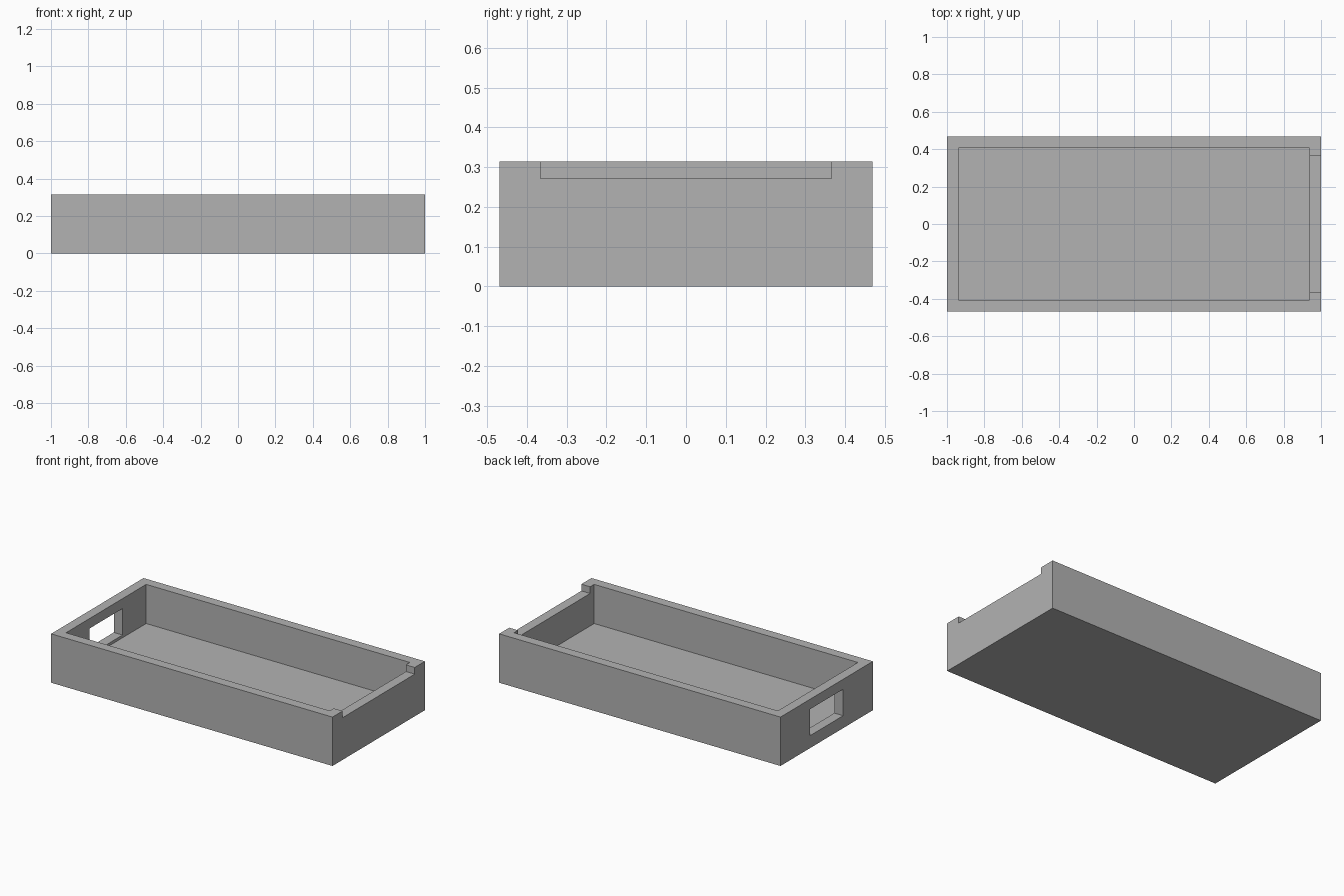
import bpy
import bmesh
from mathutils import Vector

cube = bpy.data.objects.get("Cube")
if cube:
    bpy.data.objects.remove(cube, do_unlink=True)

WIDTH, DEPTH, HEIGHT = 2.0, 0.938, 0.314
WALL = 0.0625
OVER = 0.05  # cutter overshoot

grey = bpy.data.materials.new("plain grey")
grey.use_nodes = True
colour = (0.45, 0.45, 0.45, 1.0)
grey.diffuse_color = colour
grey.node_tree.nodes["Principled BSDF"].inputs["Base Color"].default_value = colour


def box(name, low, high):
    """Box object spanning two opposite corners."""
    low, high = Vector(low), Vector(high)
    bm = bmesh.new()
    bmesh.ops.create_cube(bm, size=1.0)
    bmesh.ops.scale(bm, vec=high - low, verts=bm.verts)
    bmesh.ops.translate(bm, vec=(low + high) / 2, verts=bm.verts)
    mesh = bpy.data.meshes.new(name)
    bm.to_mesh(mesh)
    bm.free()
    mesh.materials.append(grey)
    obj = bpy.data.objects.new(name, mesh)
    bpy.context.scene.collection.objects.link(obj)
    return obj


x, y = WIDTH / 2, DEPTH / 2
tray = box("tray", (-x, -y, 0), (x, y, HEIGHT))

cutters = [
    # Open interior
    box("interior_cutter", (WALL - x, WALL - y, WALL), (x - WALL, y - WALL, HEIGHT + OVER)),
    # Shallow lowered rim on the left end
    box("rim_notch_cutter", (x - WALL - OVER, -0.366, 0.271), (x + OVER, 0.366, HEIGHT + OVER)),
    # Window through the right end
    box("window_cutter", (-x - OVER, -0.167, 0.08), (WALL - x + OVER, 0.167, 0.25)),
]

# Cut the tray, then discard the cutters
for cutter in cutters:
    cut = tray.modifiers.new(cutter.name, "BOOLEAN")
    cut.operation = "DIFFERENCE"
    cut.solver = "EXACT"
    cut.object = cutter

bpy.context.view_layer.update()
evaluated = tray.evaluated_get(bpy.context.evaluated_depsgraph_get())
finished = bpy.data.meshes.new_from_object(evaluated)
tray.modifiers.clear()
tray.data = finished
for cutter in cutters:
    bpy.data.objects.remove(cutter, do_unlink=True)
